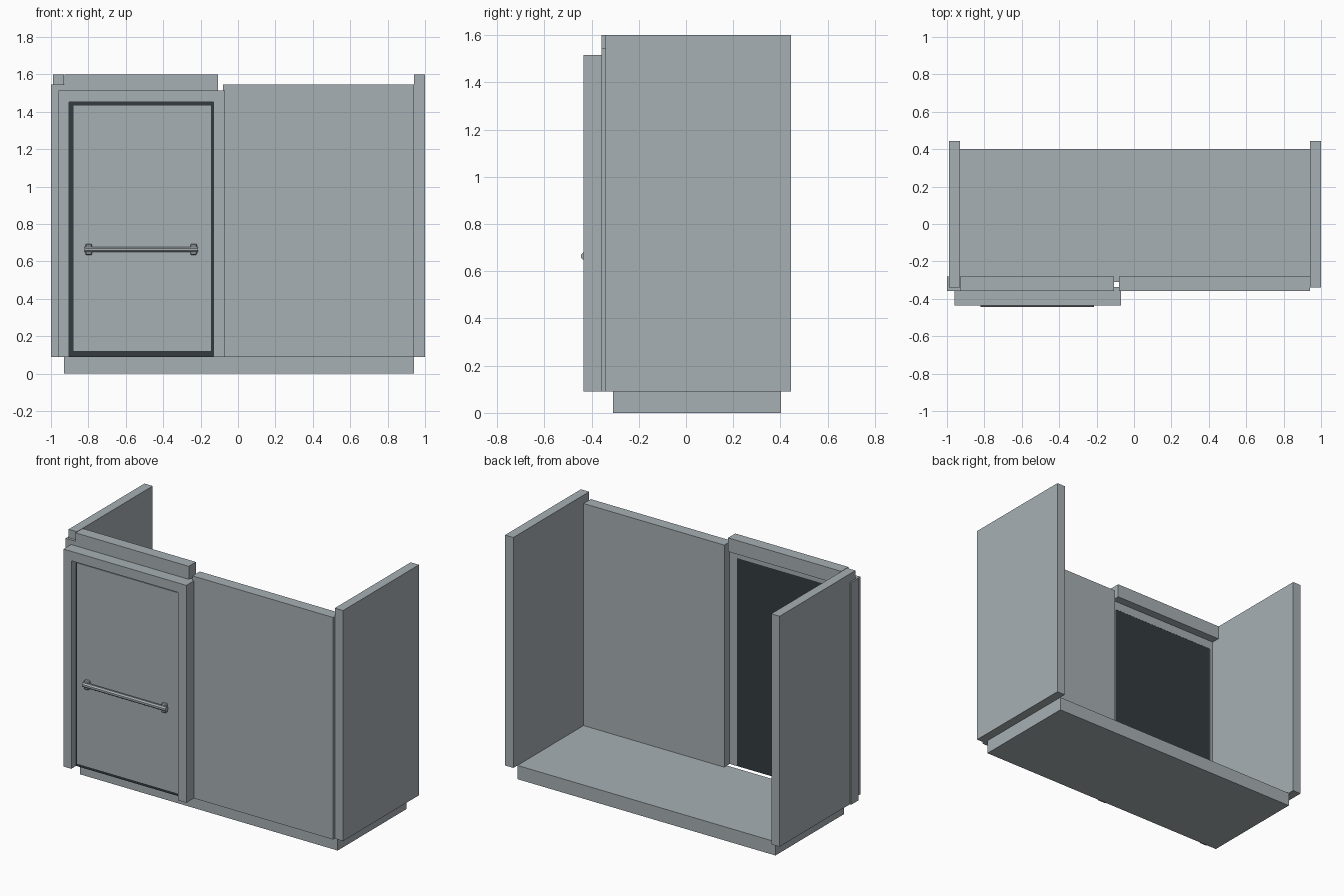
import bpy, bmesh, math
from mathutils import Matrix

if "Cube" in bpy.data.objects:
    bpy.data.objects.remove(bpy.data.objects["Cube"])


def material(name, rgb):
    m = bpy.data.materials.new(name)
    m.diffuse_color = (*rgb, 1.0)
    m.use_nodes = True
    m.node_tree.nodes["Principled BSDF"].inputs["Base Color"].default_value = m.diffuse_color
    return m


GREY = material("panel_grey", (0.39, 0.435, 0.455))
DARK = material("gasket_dark", (0.034, 0.044, 0.050))


def finish(name, bm, mat):
    bmesh.ops.recalc_face_normals(bm, faces=bm.faces)
    me = bpy.data.meshes.new(name)
    bm.to_mesh(me)
    bm.free()
    me.materials.append(mat)
    ob = bpy.data.objects.new(name, me)
    bpy.context.collection.objects.link(ob)
    return ob


def box(name, x, y, z, mat=GREY, bevel=0.0):
    """Box from (min, max) pairs, with optional chamfered edges."""
    bm = bmesh.new()
    size = [b - a for a, b in (x, y, z)]
    mid = [(a + b) / 2 for a, b in (x, y, z)]
    bmesh.ops.create_cube(bm, size=1.0, matrix=Matrix.Translation(mid) @ Matrix.Diagonal((*size, 1)))
    if bevel:
        bmesh.ops.bevel(bm, geom=bm.edges[:], offset=bevel, segments=1, affect='EDGES')
    return finish(name, bm, mat)


def extrude_profile(name, points, y0, y1, mat=GREY):
    """Extrude an x-z outline along y."""
    bm = bmesh.new()
    face = bm.faces.new([bm.verts.new((px, y0, pz)) for px, pz in points])
    new = bmesh.ops.extrude_face_region(bm, geom=[face])["geom"]
    bmesh.ops.translate(bm, vec=(0, y1 - y0, 0),
                        verts=[v for v in new if isinstance(v, bmesh.types.BMVert)])
    return finish(name, bm, mat)


FLOOR = 0.09          # top of the floor slab
WALL_Y = (-0.357, -0.282)   # thickness of the front wall

# Floor slab and side walls
box("floor", (-0.93, 0.94), (-0.31, 0.402), (0, FLOOR))
box("left_wall", (-0.99, -0.93), (-0.34, 0.445), (FLOOR, 1.6))
box("right_wall", (0.94, 1.0), (-0.34, 0.445), (FLOOR, 1.6))

# Front wall: fixed panel, corner post and header above the doorway
box("front_panel", (-0.08, 0.94), WALL_Y, (FLOOR, 1.545))
box("corner_post", (-1.0, -0.928), WALL_Y, (FLOOR, 1.545))
box("header", (-0.928, -0.107), WALL_Y, (1.51, 1.6))

# Door frame: three-sided, open at the bottom
extrude_profile("door_frame",
                [(-0.96, FLOOR), (-0.96, 1.515), (-0.07, 1.515), (-0.07, FLOOR),
                 (-0.132, FLOOR), (-0.132, 1.453), (-0.904, 1.453), (-0.904, FLOOR)],
                -0.435, -0.338)

# Dark gasket backing and the door leaf in front of it
box("door_gasket", (-0.904, -0.132), (-0.385, -0.339), (FLOOR, 1.453), DARK)
box("door_leaf", (-0.882, -0.142), (-0.412, -0.384), (0.118, 1.437))

# Pull handle: octagonal bar on two chamfered brackets
bm = bmesh.new()
bmesh.ops.create_cone(bm, cap_ends=True, segments=8, radius1=0.0155, radius2=0.0155, depth=0.605,
                      matrix=Matrix.Translation((-0.5175, -0.4305, 0.664))
                      @ Matrix.Rotation(math.pi / 2, 4, 'Y')
                      @ Matrix.Rotation(math.pi / 8, 4, 'Z'))
finish("handle_bar", bm, GREY)
for side, x in (("left", -0.798), ("right", -0.237)):
    box(f"handle_bracket_{side}", (x - 0.018, x + 0.018), (-0.435, -0.41), (0.635, 0.693), bevel=0.005)
